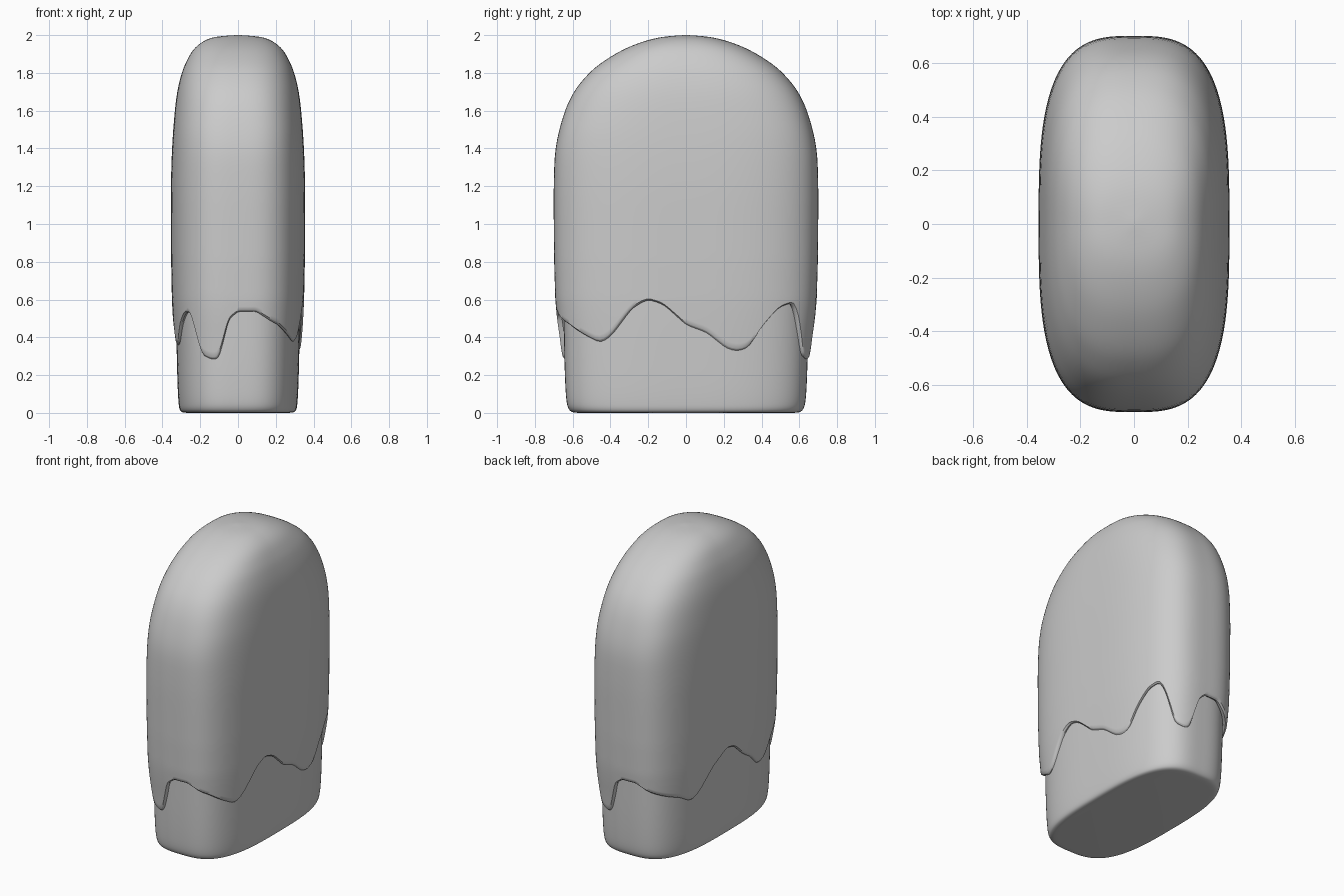
import bpy, bmesh, math

if "Cube" in bpy.data.objects:
    bpy.data.objects.remove(bpy.data.objects["Cube"])

SEG = 192
N = 3.1  # roundness of the cross-section
COAT_A, COAT_B = 0.355, 0.70


def lerp_table(table, x):
    for p, q in zip(table, table[1:]):
        if x <= q[0]:
            f = max(0, (x - p[0]) / (q[0] - p[0]))
            return [u + (v - u) * f for u, v in zip(p[1:], q[1:])]
    return list(table[-1][1:])


def spline(points, steps):
    out = []
    for i in range(len(points) - 1):
        p = [points[max(0, min(len(points) - 1, i + k))] for k in (-1, 0, 1, 2)]
        for s in range(steps):
            t = s / steps
            out.append([0.5 * (2 * b + (c - a) * t + (2 * a - 5 * b + 4 * c - d) * t * t
                               + (3 * b - a - 3 * c + d) * t ** 3) for a, b, c, d in zip(*p)])
    out.append(list(points[-1]))
    return out


def section(phi, a, b, z, n=N):
    c, s = math.cos(phi), math.sin(phi)
    r = (abs(c) ** n + abs(s) ** n) ** (-1 / n)
    return (a * r * c, b * r * s, z)


def loft(name, rings, cap_first=False, cap_last=False):
    bm = bmesh.new()
    loops = [[bm.verts.new(p) for p in ring] for ring in rings]
    for lo, hi in zip(loops, loops[1:]):
        for i in range(SEG):
            j = (i + 1) % SEG
            bm.faces.new((lo[i], lo[j], hi[j], hi[i]))
    if cap_first:
        bm.faces.new(loops[0][::-1])
    if cap_last:
        bm.faces.new(loops[-1])
    mesh = bpy.data.meshes.new(name)
    bm.to_mesh(mesh)
    bm.free()
    obj = bpy.data.objects.new(name, mesh)
    bpy.context.collection.objects.link(obj)
    bpy.context.view_layer.objects.active = obj
    obj.select_set(True)
    bpy.ops.object.shade_smooth_by_angle(angle=math.radians(50))
    obj.select_set(False)


angles = [2 * math.pi * i / SEG for i in range(SEG)]

# Drip line, read as (position along the face, height)
right = [(-.46, .375), (-.4, .41), (-.28, .56), (-.2, .605), (-.12, .58), (0, .47), (.11, .43),
         (.22, .345), (.28, .33), (.34, .35), (.4, .46), (.48, .56), (.55, .59)]
left = [(.48, .42), (.4, .37), (.34, .39), (.2, .53), (.06, .61), (-.02, .59), (-.12, .5),
        (-.22, .44), (-.3, .36), (-.38, .37), (-.45, .47), (-.53, .54)]
front = [(-.25, .53), (-.2, .31), (-.15, .288), (-.11, .29), (-.05, .5), (0, .54), (.1, .54),
         (.18, .49), (.22, .47)]


def face_angle(u, side):
    u = max(-.999, min(.999, u))
    w = (1 - abs(u) ** N) ** (1 / N)
    x, y = {'right': (w, u), 'left': (-w, u), 'front': (u, -w), 'back': (u, w)}[side]
    return math.atan2(y, x) % (2 * math.pi)


keys = [(face_angle(y / .67, 'right'), z) for y, z in right]
keys += [(face_angle(y / .67, 'left'), z) for y, z in left]
keys += [(face_angle(x / .345, 'front'), z) for x, z in front]
keys += [(face_angle(-x / .345, 'back'), z) for x, z in front]  # back repeats the front, turned round
keys.sort()
keys = [(keys[-1][0] - 2 * math.pi, keys[-1][1])] + keys + [(keys[0][0] + 2 * math.pi, keys[0][1])]
edge = [lerp_table(keys, p)[0] for p in angles]
edge = [(edge[i - 1] + 2 * edge[i] + edge[(i + 1) % SEG]) / 4 for i in range(SEG)]

# Core: block with rounded bottom edge, running up inside the coating
core = [(.0, .265, .565), (.004, .295, .60), (.02, .309, .62), (.06, .315, .632),
        (.15, .32, .639), (.3, .324, .644), (.5, .328, .647), (.7, .33, .65)]
loft("core", [[section(p, a, b, z) for p in angles] for z, a, b in spline(core, 4)], cap_first=True)

# Coating: rolled lip, dripping skirt, then the domed upper body
skirt = [(.28, .331, .659), (.4, .339, .671), (.5, .345, .683), (.6, .35, .692),
         (.8, .354, .698), (1.0, COAT_A, COAT_B)]
rings = []
for inset, rise in ((.026, .004), (.01, -.004), (.003, .002)):
    ring = []
    for p, e in zip(angles, edge):
        a, b = lerp_table(skirt, e)
        ring.append(section(p, a - inset, b - inset, e + rise))
    rings.append(ring)
for k in range(14):
    f = ((k + .4) / 14) ** 1.3
    ring = []
    for p, e in zip(angles, edge):
        z = e + (1.0 - e) * f
        ring.append(section(p, *lerp_table(skirt, z), z))
    rings.append(ring)
dome = [(1.0, COAT_A, COAT_B), (1.2, .355, .70), (1.4, .349, .69), (1.57, .337, .65),
        (1.69, .323, .598), (1.78, .303, .53), (1.85, .278, .452), (1.92, .238, .338),
        (1.965, .186, .228), (1.99, .12, .125), (2.0, .01, .01)]
for z, a, b in spline(dome, 4):
    n = N - .6 * max(0, (z - 1.5) / .5)
    rings.append([section(p, a, b, z, n) for p in angles])
loft("dripping_coating", rings, cap_last=True)
